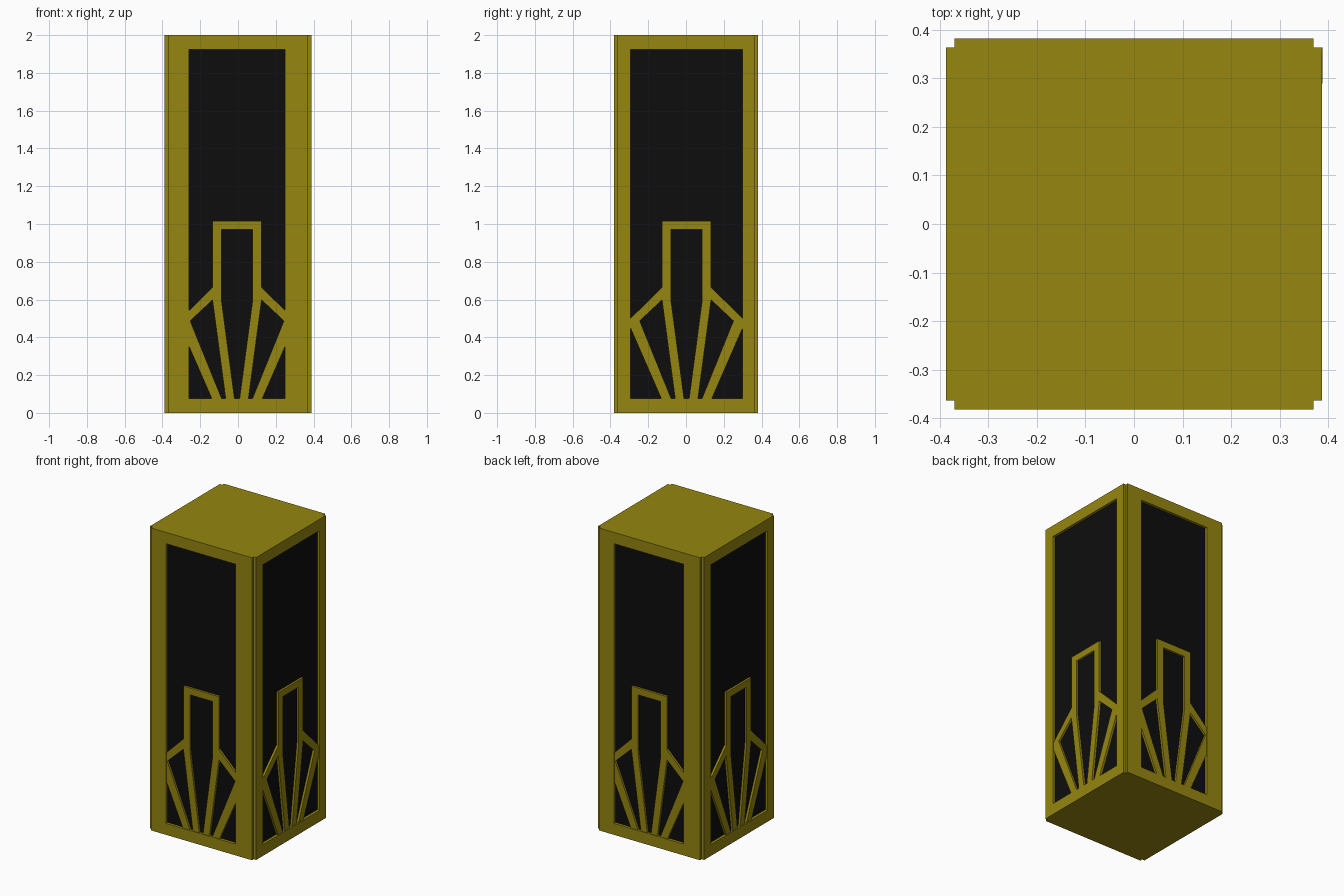
import bpy, bmesh
from math import pi
from mathutils import Matrix, Vector

if "Cube" in bpy.data.objects:
    bpy.data.objects.remove(bpy.data.objects["Cube"])


def material(name, col):
    m = bpy.data.materials.new(name)
    m.diffuse_color = col
    m.use_nodes = True
    m.node_tree.nodes["Principled BSDF"].inputs["Base Color"].default_value = m.diffuse_color
    return m


gold = material("gold", (0.30, 0.24, 0.005, 1))
dark = material("dark", (0.004, 0.004, 0.004, 1))
HX, HY, H = 0.37, 0.364, 2.0
T_FRAME, T_MOTIF = 0.018, 0.014


def slab(name, verts, faces, depth, matrix):
    """Flat outline in local x/z, thickened outwards along local -y."""
    bm = bmesh.new()
    vs = [bm.verts.new((x, 0, z)) for x, z in verts]
    for f in faces:
        bm.faces.new([vs[i] for i in f])
    bmesh.ops.remove_doubles(bm, verts=bm.verts[:], dist=1e-5)
    r = bmesh.ops.extrude_face_region(bm, geom=bm.faces[:])
    moved = [v for v in r["geom"] if isinstance(v, bmesh.types.BMVert)]
    bmesh.ops.translate(bm, verts=moved, vec=(0, -depth, 0))
    bmesh.ops.recalc_face_normals(bm, faces=bm.faces[:])
    bm.transform(matrix)
    me = bpy.data.meshes.new(name)
    bm.to_mesh(me)
    bm.free()
    me.materials.append(gold)
    ob = bpy.data.objects.new(name, me)
    bpy.context.collection.objects.link(ob)


# Core: dark sides, gold top and bottom
bpy.ops.mesh.primitive_cube_add(size=1, location=(0, 0, H / 2))
core = bpy.context.object
core.name = "core"
core.data.transform(Matrix.Diagonal((2 * HX, 2 * HY, H, 1)))
core.data.materials.append(dark)
core.data.materials.append(gold)
for p in core.data.polygons:
    p.material_index = 1 if abs(p.normal.z) > 0.5 else 0

# Half of the fan motif: arch, shoulder, petal and stem
half = [(0, 1.015), (0, 0.97), (0.13, 1.015), (0.083, 0.97),
        (0.13, 0.665), (0.083, 0.60), (0.13, 0.598),
        (0.297, 0.50), (0.248, 0.487), (0.297, 0.45),
        (0.132, 0.072), (0.08, 0.072), (0.06, 0.072), (0.013, 0.072)]
half_faces = [(0, 2, 3, 1), (2, 4, 5, 3), (4, 6, 5), (4, 7, 8, 6),
              (7, 9, 8), (9, 10, 11, 8), (6, 12, 13, 5)]
n = len(half)
motif_faces = half_faces + [tuple(i + n for i in reversed(f)) for f in half_faces]

# Four sides: window frame and motif on each
sides = [("front", 0, HX, HY, 0.255, -0.005), ("right", pi / 2, HY, HX, 0.297, 0.003),
         ("back", pi, HX, HY, 0.255, -0.005), ("left", -pi / 2, HY, HX, 0.297, 0.003)]
for side, ang, w, dist, win, c in sides:
    mat = Matrix.Rotation(ang, 4, 'Z') @ Matrix.Translation(Vector((0, -dist, 0)))
    l, r, b, t = c - win, c + win, 0.075, 1.925
    ring = [(-w, 0), (w, 0), (w, H), (-w, H), (l, b), (r, b), (r, t), (l, t)]
    slab(side + "_frame", ring,
         [(i, (i + 1) % 4, (i + 1) % 4 + 4, i + 4) for i in range(4)], T_FRAME, mat)
    motif = [(c + x, z) for x, z in half] + [(c - x, z) for x, z in half]
    slab(side + "_fan_motif", motif, motif_faces, T_MOTIF, mat)
